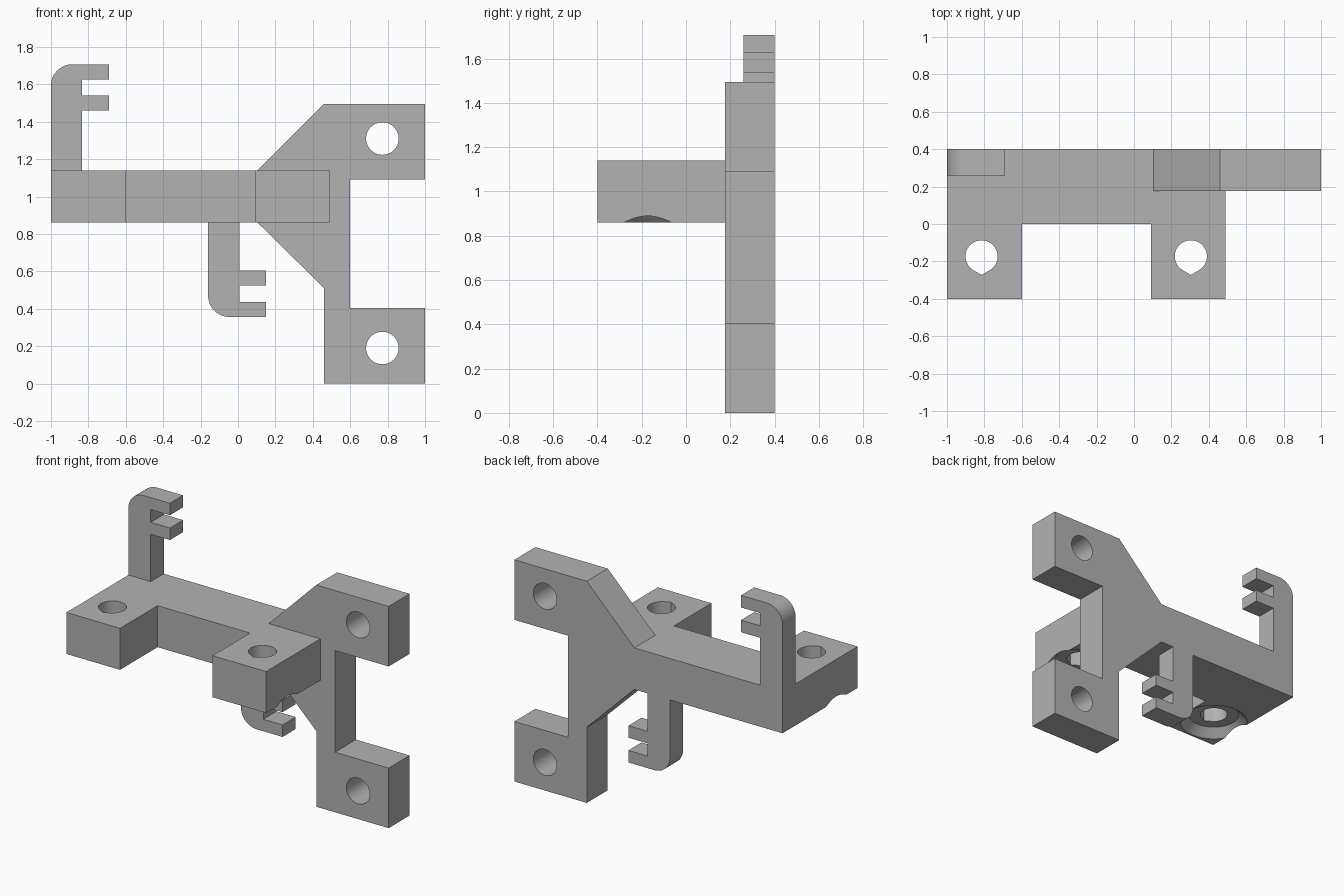
import bpy, bmesh, math
from mathutils import Vector

if "Cube" in bpy.data.objects:
    bpy.data.objects.remove(bpy.data.objects["Cube"], do_unlink=True)

grey = bpy.data.materials.new("plain grey")
grey.use_nodes = True
colour = (0.45, 0.45, 0.45, 1)
grey.diffuse_color = colour
grey.node_tree.nodes["Principled BSDF"].inputs["Base Color"].default_value = colour

BACK = 0.4                      # shared rear plane
BAR_LOW, BAR_HIGH = 0.86, 1.14  # underside and top of the bar


def extrude(name, profile, axis, start, end):
    """Extrude an outline along y (outline in x, z) or z (outline in x, y)."""
    bm = bmesh.new()
    if axis == "y":
        verts = [bm.verts.new((a, start, b)) for a, b in profile]
        move = Vector((0, end - start, 0))
    else:
        verts = [bm.verts.new((a, b, start)) for a, b in profile]
        move = Vector((0, 0, end - start))
    face = bm.faces.new(verts)
    out = bmesh.ops.extrude_face_region(bm, geom=[face], use_keep_orig=True)
    moved = [v for v in out["geom"] if isinstance(v, bmesh.types.BMVert)]
    bmesh.ops.translate(bm, verts=moved, vec=move)
    bmesh.ops.recalc_face_normals(bm, faces=bm.faces[:])
    mesh = bpy.data.meshes.new(name)
    bm.to_mesh(mesh)
    bm.free()
    mesh.materials.append(grey)
    obj = bpy.data.objects.new(name, mesh)
    bpy.context.collection.objects.link(obj)
    return obj


def activate(obj):
    bpy.ops.object.select_all(action="DESELECT")
    obj.select_set(True)
    bpy.context.view_layer.objects.active = obj


def cut(obj, cutter):
    """Subtract a cutter, then discard it."""
    cutter.hide_render = True
    mod = obj.modifiers.new("cut", "BOOLEAN")
    mod.operation = "DIFFERENCE"
    mod.solver = "EXACT"
    mod.object = cutter
    activate(obj)
    bpy.ops.object.modifier_apply(modifier=mod.name)
    bpy.data.objects.remove(cutter, do_unlink=True)


def arc(cx, cy, r, a0, a1, steps):
    angles = [math.radians(a0 + (a1 - a0) * i / steps) for i in range(steps + 1)]
    return [(cx + r * math.cos(a), cy + r * math.sin(a)) for a in angles]


# Horizontal bar with two forward mounting feet
bar = extrude("bar_with_feet", [
    (-1, BACK), (-1, -0.4), (-0.6, -0.4), (-0.6, 0), (0.09, 0),
    (0.09, -0.4), (0.49, -0.4), (0.49, BACK)], "z", BAR_LOW, BAR_HIGH)

# Pointed screw holes, countersunk from below
R = 0.086
for x in (-0.815, 0.304):
    y = -0.173
    outline = arc(x, y, R, -60, 240, 40) + [(x, y - R / math.cos(math.pi / 6))]
    cut(bar, extrude("hole_cutter", outline, "z", 0.7, 1.3))
    bpy.ops.mesh.primitive_cone_add(vertices=64, radius1=0.235, radius2=0.16,
                                    depth=0.075, location=(x, y, 0.8775))
    sink = bpy.context.object
    sink.data.materials.append(grey)
    cut(bar, sink)

# Upright end plate, fitted around the end of the bar
plate = extrude("end_plate", [
    (0.105, BAR_HIGH), (0.46, 1.495), (1, 1.495), (1, 1.09), (0.6, 1.09),
    (0.6, 0.405), (1, 0.405), (1, 0), (0.46, 0), (0.46, 0.51),
    (0.105, BAR_LOW), (0.49, BAR_LOW), (0.49, BAR_HIGH)], "y", 0.177, BACK)
for z in (0.19, 1.31):
    cut(plate, extrude("hole_cutter", arc(0.772, z, 0.087, 0, 352.5, 47), "y", 0, 0.6))


def hook(name, x, base, tip):
    """Two-pronged cable hook with one rounded outer corner."""
    s = 1 if tip > base else -1
    r, stem, reach = 0.115, x + 0.167, x + 0.31
    corner = [(a, tip + s * b) for a, b in arc(x + r, -r, r, 180, 90, 12)]
    steps = [(reach, 0), (reach, 0.081), (stem, 0.081),
             (stem, 0.167), (reach, 0.167), (reach, 0.248), (stem, 0.248)]
    profile = [(x, base)] + corner + [(a, tip - s * d) for a, d in steps] + [(stem, base)]
    return extrude(name, profile, "y", 0.26, BACK)


upper = hook("upper_hook", -1, BAR_HIGH, 1.707)
lower = hook("lower_hook", -0.16, BAR_LOW, 0.356)

for part in (bar, plate, upper, lower):
    activate(part)
    bpy.ops.object.shade_smooth_by_angle(angle=math.radians(25))
